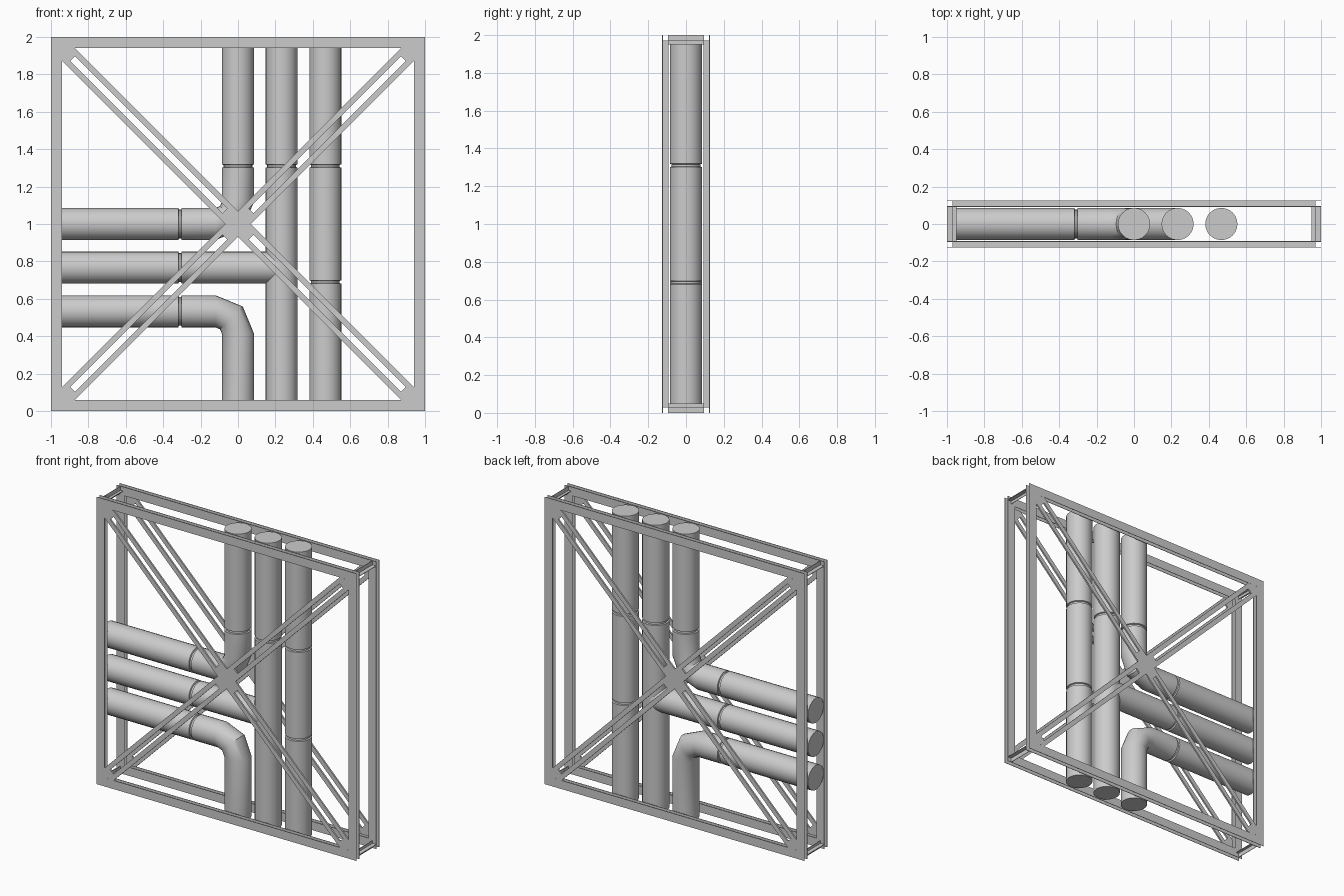
import bpy, bmesh, math
from mathutils import Vector

if "Cube" in bpy.data.objects:
    bpy.data.objects.remove(bpy.data.objects["Cube"])

R = 0.086          # pipe radius
BEND = 0.12        # elbow centreline radius
SIDES = 24
YF = 0.126         # outer face of the frame
YI = 0.092         # inner face of the frame
T = 0.003          # sheet thickness


def finish(name, bm, smooth=False):
    bmesh.ops.recalc_face_normals(bm, faces=bm.faces)
    me = bpy.data.meshes.new(name)
    bm.to_mesh(me)
    bm.free()
    ob = bpy.data.objects.new(name, me)
    bpy.context.collection.objects.link(ob)
    if smooth:
        bpy.ops.object.select_all(action='DESELECT')
        ob.select_set(True)
        bpy.context.view_layer.objects.active = ob
        bpy.ops.object.shade_smooth_by_angle(angle=math.radians(35))
    return ob


def box(bm, x0, x1, y0, y1, z0, z1):
    m = bmesh.ops.create_cube(bm, size=1)['verts']
    for v in m:
        v.co = Vector(((x0 + x1) / 2 + v.co.x * (x1 - x0),
                       (y0 + y1) / 2 + v.co.y * (y1 - y0),
                       (z0 + z1) / 2 + v.co.z * (z1 - z0)))


def prism(bm, pts, y0, y1):
    """Extrude an outline in the x-z plane from y0 to y1."""
    a = [bm.verts.new((x, y0, z)) for x, z in pts]
    b = [bm.verts.new((x, y1, z)) for x, z in pts]
    bm.faces.new(a)
    bm.faces.new(b[::-1])
    n = len(pts)
    for i in range(n):
        bm.faces.new((a[i], a[(i + 1) % n], b[(i + 1) % n], b[i]))


def ring(bm, o, i, y0, y1):
    """Square ring centred on z = 1, outer half size o, inner half size i."""
    quads = []
    for y in (y0, y1):
        quads.append([[bm.verts.new((sx * h, y, 1 + sz * h))
                       for sx, sz in ((-1, -1), (1, -1), (1, 1), (-1, 1))] for h in (o, i)])
    (ao, ai), (bo, bi) = quads
    for k in range(4):
        j = (k + 1) % 4
        for p, q in ((ao, ai), (ai, bi), (bi, bo), (bo, ao)):
            bm.faces.new((p[k], p[j], q[j], q[k]))


# Pipes: swept rings (x, z, heading angle, radius) in the x-z plane
def pipe(name, rings):
    bm = bmesh.new()
    loops = []
    for x, z, a, r in rings:
        side = Vector((-math.sin(a), 0, math.cos(a)))
        loops.append([bm.verts.new(Vector((x, 0, z)) + side * r * math.cos(t) + Vector((0, r * math.sin(t), 0)))
                      for t in (2 * math.pi * k / SIDES for k in range(SIDES))])
    for p, q in zip(loops, loops[1:]):
        for k in range(SIDES):
            j = (k + 1) % SIDES
            bm.faces.new((p[k], p[j], q[j], q[k]))
    bm.faces.new(loops[0])
    bm.faces.new(loops[-1][::-1])
    return finish(name, bm, True)


def straight(p0, p1, seams=()):
    """Straight run with narrow grooves at the given distances."""
    dx, dz = p1[0] - p0[0], p1[1] - p0[1]
    ln, a = math.hypot(dx, dz), math.atan2(dz, dx)
    prof = [(0, R)]
    for s in seams:
        prof += [(s - .009, R), (s - .006, R - .009), (s + .006, R - .009), (s + .009, R)]
    prof.append((ln, R))
    return [(p0[0] + math.cos(a) * d, p0[1] + math.sin(a) * d, a, r) for d, r in prof]


def elbow(z, up):
    """Run from the left edge that turns up or down at x = 0."""
    s = 1 if up else -1
    rings = straight((-1, z), (-BEND, z), (.69,))
    rings.append((-BEND + BEND * math.sin(math.pi / 4), z + s * BEND * (1 - math.cos(math.pi / 4)),
                  s * math.pi / 4, R))
    end = 2 if up else 0
    return rings + straight((0, z + s * BEND), (0, end), (.31 - BEND,) if up else ())


pipe("upper_elbow_pipe", elbow(1.0, True))
pipe("lower_elbow_pipe", elbow(.533, False))
pipe("tee_branch_pipe", straight((-1, .767), (.233, .767), (.69,)))
pipe("tee_main_pipe", straight((.233, 0), (.233, 2), (1.31,)))
pipe("straight_pipe", straight((.467, 0), (.467, 2), (.69, 1.31)))

# Front and back frames: I-section square rings, plus slotted cross bracing
W, RAIL, HUB, SLOT = .049, .031, .1, 1.25
for name, s in (("front", -1), ("back", 1)):
    bm = bmesh.new()
    ring(bm, 1, .94, s * (YF - T), s * YF)
    ring(bm, 1, .94, s * YI, s * (YI + T))
    ring(bm, .97 + T / 2, .97 - T / 2, s * (YI + T), s * (YF - T))
    finish(name + "_frame", bm)

    bm = bmesh.new()
    y0, y1 = s * (YF - .011), s * YF
    for k in range(4):
        a = math.pi / 4 + k * math.pi / 2
        c, d = math.cos(a), math.sin(a)

        def place(pts):
            return [(c * t - d * w, 1 + d * t + c * w) for t, w in pts]
        for w0, w1 in ((-W, -W + RAIL), (W - RAIL, W)):
            prism(bm, place([(HUB, w0), (SLOT, w0), (SLOT, w1), (HUB, w1)]), y0, y1)
        prism(bm, place([(SLOT, -W), (1.28, -W), (1.329, 0), (1.28, W), (SLOT, W)]), y0, y1)
    # solid cross at the middle
    hub = []
    for k in range(4):
        a = math.pi / 4 + k * math.pi / 2
        c, d = math.cos(a), math.sin(a)
        hub += [(c * t - d * w, 1 + d * t + c * w) for t, w in ((HUB, -W), (HUB, W), (W, W))]
    prism(bm, hub, y0, y1)
    finish(name + "_cross_brace", bm)

# Corner spacers with a cross-shaped section joining the two frames
bm = bmesh.new()
for sx in (-1, 1):
    for sz in (-1, 1):
        cx, cz = sx * .97, 1 + sz * .97
        box(bm, min(sx, sx * .95), max(sx, sx * .95), -YI, YI, cz - T / 2, cz + T / 2)
        za, zb = sorted((1 + sz, 1 + sz * .95))
        box(bm, cx - T / 2, cx + T / 2, -YI, YI, za, zb)
finish("corner_spacers", bm)
